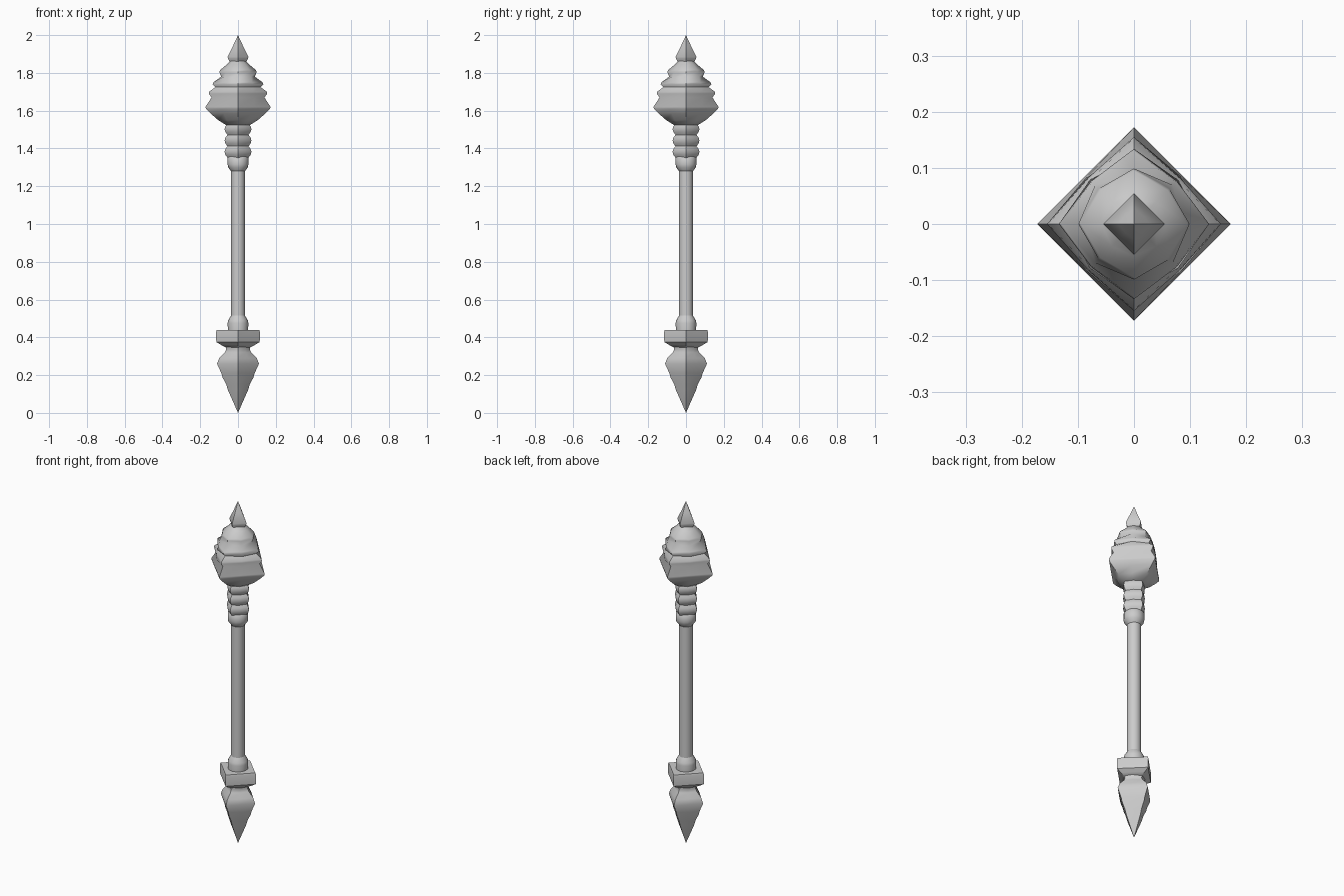
import bpy, bmesh
from math import sin, cos, pi, radians


def turned(name, rings, sides):
    """Stack rings of (z, radius on the axes, radius on the diagonals)."""
    bm = bmesh.new()
    loops = []
    for z, axis, diag in rings:
        if axis == 0:
            loops.append([bm.verts.new((0, 0, z))])
            continue
        loop = []
        for i in range(sides):
            a = 2 * pi * i / sides
            r = axis if i % 2 == 0 else diag
            loop.append(bm.verts.new((r * cos(a), r * sin(a), z)))
        loops.append(loop)
    for lo, hi in zip(loops, loops[1:]):
        for i in range(sides):
            j = (i + 1) % sides
            if len(lo) == 1:
                bm.faces.new((lo[0], hi[j], hi[i]))
            elif len(hi) == 1:
                bm.faces.new((lo[i], lo[j], hi[0]))
            else:
                bm.faces.new((lo[i], lo[j], hi[j], hi[i]))
    if len(loops[0]) > 1:
        bm.faces.new(loops[0][::-1])
    if len(loops[-1]) > 1:
        bm.faces.new(loops[-1])
    bmesh.ops.recalc_face_normals(bm, faces=bm.faces)
    mesh = bpy.data.meshes.new(name)
    bm.to_mesh(mesh)
    bm.free()
    obj = bpy.data.objects.new(name, mesh)
    bpy.context.collection.objects.link(obj)
    bpy.ops.object.select_all(action='DESELECT')
    obj.select_set(True)
    bpy.context.view_layer.objects.active = obj
    bpy.ops.object.shade_smooth_by_angle(angle=radians(45))
    return obj


def round_part(name, profile):
    return turned(name, [(z, r, r) for z, r in profile], 16)


# Pointed tail: diamond section with slight steps on its corners
turned("tail_spike", [
    (0, 0, 0), (0.05, 0.022, 0.016), (0.12, 0.053, 0.040),
    (0.15, 0.062, 0.049), (0.19, 0.083, 0.060), (0.21, 0.088, 0.065),
    (0.26, 0.111, 0.079), (0.29, 0.099, 0.072), (0.32, 0.070, 0.058),
    (0.335, 0.062, 0.055), (0.36, 0.068, 0.060)], 8)

# Square guard block with a chamfered underside
turned("guard_block", [
    (0.345, 0.062, 0.055), (0.36, 0.09, 0.066), (0.375, 0.115, 0.081),
    (0.43, 0.116, 0.082), (0.44, 0.112, 0.079)], 8)

# Round shaft and its two collars
round_part("shaft", [(0.43, 0.037), (1.36, 0.037)])
round_part("lower_collar", [
    (0.43, 0.053), (0.475, 0.055), (0.49, 0.052), (0.515, 0.037)])
round_part("upper_collar", [
    (1.28, 0.037), (1.30, 0.052), (1.315, 0.055), (1.35, 0.055),
    (1.36, 0.045)])

# Three swollen grip rings under the head
rings = [(1.35, 0.055, 0.045)]
for k in range(3):
    c = 1.382 + 0.06 * k
    rings += [(c - 0.015, 0.067, 0.054), (c, 0.071, 0.057),
              (c + 0.015, 0.067, 0.054), (c + 0.03, 0.056, 0.048)]
rings.append((1.54, 0.066, 0.05))
turned("grip_rings", rings, 8)

# Large stepped head, square at the base and rounder towards the top
turned("stepped_head", [
    (1.525, 0.065, 0.058), (1.55, 0.105, 0.085), (1.585, 0.145, 0.106),
    (1.61, 0.170, 0.1205), (1.62, 0.172, 0.1217), (1.67, 0.140, 0.119),
    (1.69, 0.155, 0.116), (1.70, 0.153, 0.115), (1.725, 0.119, 0.111),
    (1.74, 0.134, 0.108), (1.75, 0.130, 0.106), (1.78, 0.089, 0.098),
    (1.805, 0.099, 0.089), (1.815, 0.095, 0.085), (1.845, 0.058, 0.056),
    (1.865, 0.040, 0.034)], 8)

# Small finial point
turned("head_point", [
    (1.85, 0.038, 0.032), (1.875, 0.053, 0.037), (1.885, 0.055, 0.039),
    (1.94, 0.028, 0.022), (2.0, 0, 0)], 8)
